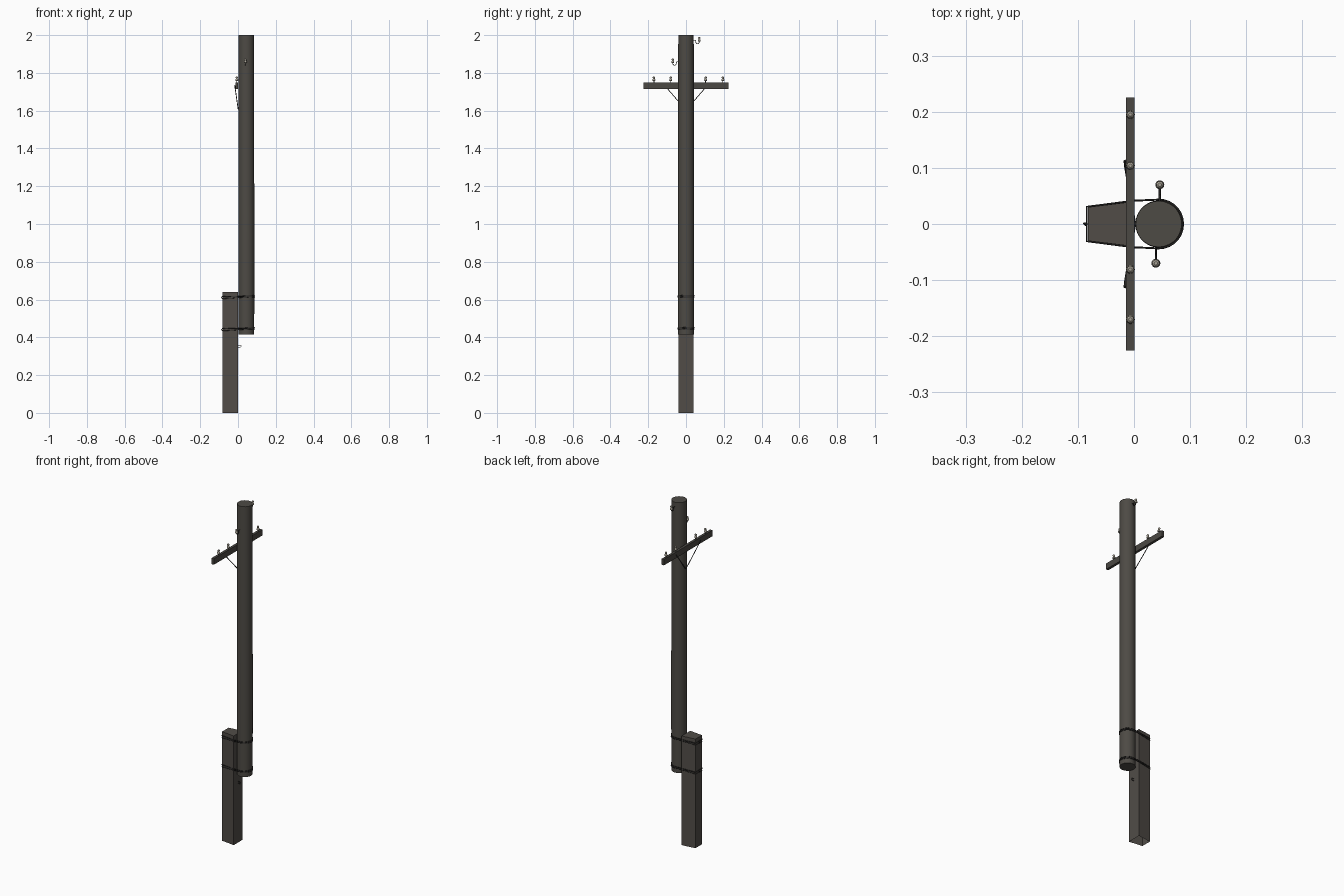
import bpy, bmesh, math
from mathutils import Vector

if "Cube" in bpy.data.objects:
    bpy.data.objects.remove(bpy.data.objects["Cube"])


def mat(name, c):
    m = bpy.data.materials.new(name)
    m.diffuse_color = (*c, 1)
    m.use_nodes = True
    m.node_tree.nodes["Principled BSDF"].inputs["Base Color"].default_value = m.diffuse_color
    return m


POLE = mat("weathered_wood", (0.075, 0.069, 0.059))
STUB = mat("aged_concrete", (0.082, 0.073, 0.064))
ARM = mat("arm_wood", (0.07, 0.065, 0.057))
IRON = mat("dark_iron", (0.022, 0.021, 0.02))
GLASS = mat("insulator_ceramic", (0.40, 0.37, 0.31))


def loft(name, rings, material, bottom=True, smooth=True):
    """Skin a stack of equally sized rings and cap the ends."""
    bm = bmesh.new()
    vs = [[bm.verts.new(p) for p in r] for r in rings]
    n = len(vs[0])
    for a, b in zip(vs, vs[1:]):
        for i in range(n):
            j = (i + 1) % n
            bm.faces.new((a[i], a[j], b[j], b[i]))
    if bottom:
        bm.faces.new(vs[0][::-1])
    bm.faces.new(vs[-1])
    me = bpy.data.meshes.new(name)
    bm.to_mesh(me)
    bm.free()
    me.materials.append(material)
    ob = bpy.data.objects.new(name, me)
    bpy.context.collection.objects.link(ob)
    if smooth:
        bpy.ops.object.select_all(action='DESELECT')
        ob.select_set(True)
        bpy.context.view_layer.objects.active = ob
        bpy.ops.object.shade_smooth_by_angle(angle=math.radians(40))
    return ob


def circle(x, y, z, r, n):
    return [(x + r * math.cos(2 * math.pi * i / n),
             y + r * math.sin(2 * math.pi * i / n), z) for i in range(n)]


def wire(name, pts, r, closed=False, res=1):
    """Round wire along a path, turned into a mesh."""
    cu = bpy.data.curves.new(name, 'CURVE')
    cu.dimensions = '3D'
    cu.bevel_depth = r
    cu.bevel_resolution = res
    cu.use_fill_caps = True
    sp = cu.splines.new('POLY')
    sp.points.add(len(pts) - 1)
    for p, q in zip(sp.points, pts):
        p.co = (*q, 1)
    sp.use_cyclic_u = closed
    cu.materials.append(IRON)
    ob = bpy.data.objects.new(name, cu)
    bpy.context.collection.objects.link(ob)
    bpy.ops.object.select_all(action='DESELECT')
    ob.select_set(True)
    bpy.context.view_layer.objects.active = ob
    bpy.ops.object.convert(target='MESH')
    return bpy.context.object


# Pole: slightly irregular round log
PX = 0.044
loft("pole", [circle(x, 0, z, r, 28) for x, z, r in (
    (PX, 0.415, 0.0415), (PX + 0.0005, 0.62, 0.042), (PX + 0.001, 1.04, 0.042),
    (PX + 0.0005, 1.22, 0.0415), (PX, 2.0, 0.041))], POLE)

# Tapered support post, hollow underneath
section = [(-0.082, -0.030), (0.0, -0.040), (0.0, 0.040), (-0.082, 0.030)]
loft("support_post", [[(x, y, z) for x, y in section] for z in (0, 0.64)],
     STUB, bottom=False, smooth=False)


# Binding wires around post and pole, with a twisted end
def band(name, z, tilt):
    pts = [(-0.084, 0.031), (-0.084, -0.031), (0.0, -0.0415)]
    pts += [(PX + 0.0435 * math.sin(a), -0.0435 * math.cos(a))
            for a in (math.pi * i / 14 for i in range(15))]
    pts += [(0.0, 0.0415)]
    wire(name, [(x, y, z + tilt * x + 0.03 * y * (1 if tilt > 0 else -1))
                for x, y in pts], 0.0017, True)


for label, z in (("upper", 0.615), ("lower", 0.445)):
    for k, (dz, tilt) in enumerate(((-0.004, 0.07), (0.0, -0.03), (0.004, 0.04))):
        band(f"{label}_binding_wire_{k}", z + dz, tilt)
    wire(f"{label}_wire_twist", [(-0.083, 0, z), (-0.089, 0.001, z - 0.003),
                                 (-0.086, -0.002, z - 0.009)], 0.0018)

# Small wire loop on the post
wire("post_loop", [(-0.004, 0, 0.358), (0.010, 0, 0.359), (0.017, 0, 0.355),
                   (0.016, 0, 0.350), (0.009, 0, 0.347), (0.0, 0, 0.348)], 0.0013)

# Crossarm
bpy.ops.mesh.primitive_cube_add(size=1, location=(-0.007, 0, 1.7325))
arm = bpy.context.object
arm.name = "crossarm"
arm.scale = (0.015, 0.45, 0.035)
bpy.ops.object.transform_apply(location=False, rotation=False, scale=True)
arm.data.materials.append(ARM)

# Crossarm braces
for s, side in ((-1, "front"), (1, "back")):
    wire(f"{side}_brace", [(-0.0165, s * 0.113, 1.734), (-0.0155, s * 0.103, 1.722),
                           (0.001, s * 0.004, 1.607)], 0.0022)
wire("brace_bolt", [(-0.001, 0, 1.61), (0.006, 0, 1.61)], 0.004)


# Bell insulators
def insulator(name, x, y, z):
    prof = ((0, 0.0055), (0.002, 0.008), (0.008, 0.0078), (0.011, 0.0052),
            (0.014, 0.0048), (0.017, 0.0066), (0.021, 0.0062), (0.024, 0.003))
    loft(name, [circle(x, y, z + h, r, 14) for h, r in prof], GLASS)


for i, y in enumerate((-0.17, -0.081, 0.104, 0.195)):
    wire(f"arm_pin_{i}", [(-0.0065, y, 1.745), (-0.0065, y, 1.762)], 0.0025)
    insulator(f"arm_insulator_{i}", -0.0065, y, 1.757)

# Hook insulators on the pole sides
for name, x, s, z in (("front", 0.039, -1, 1.850), ("back", 0.046, 1, 1.964)):
    path = [(x, s * 0.036, z + 0.010), (x, s * 0.050, z + 0.008)]
    path += [(x, s * (0.0605 - 0.0095 * math.cos(a)), z - 0.0095 * math.sin(a))
             for a in (math.pi * i / 8 for i in range(9))]
    path.append((x, s * 0.070, z + 0.006))
    wire(f"{name}_hook", path, 0.002)
    insulator(f"{name}_hook_insulator", x, s * 0.070, z + 0.002)
